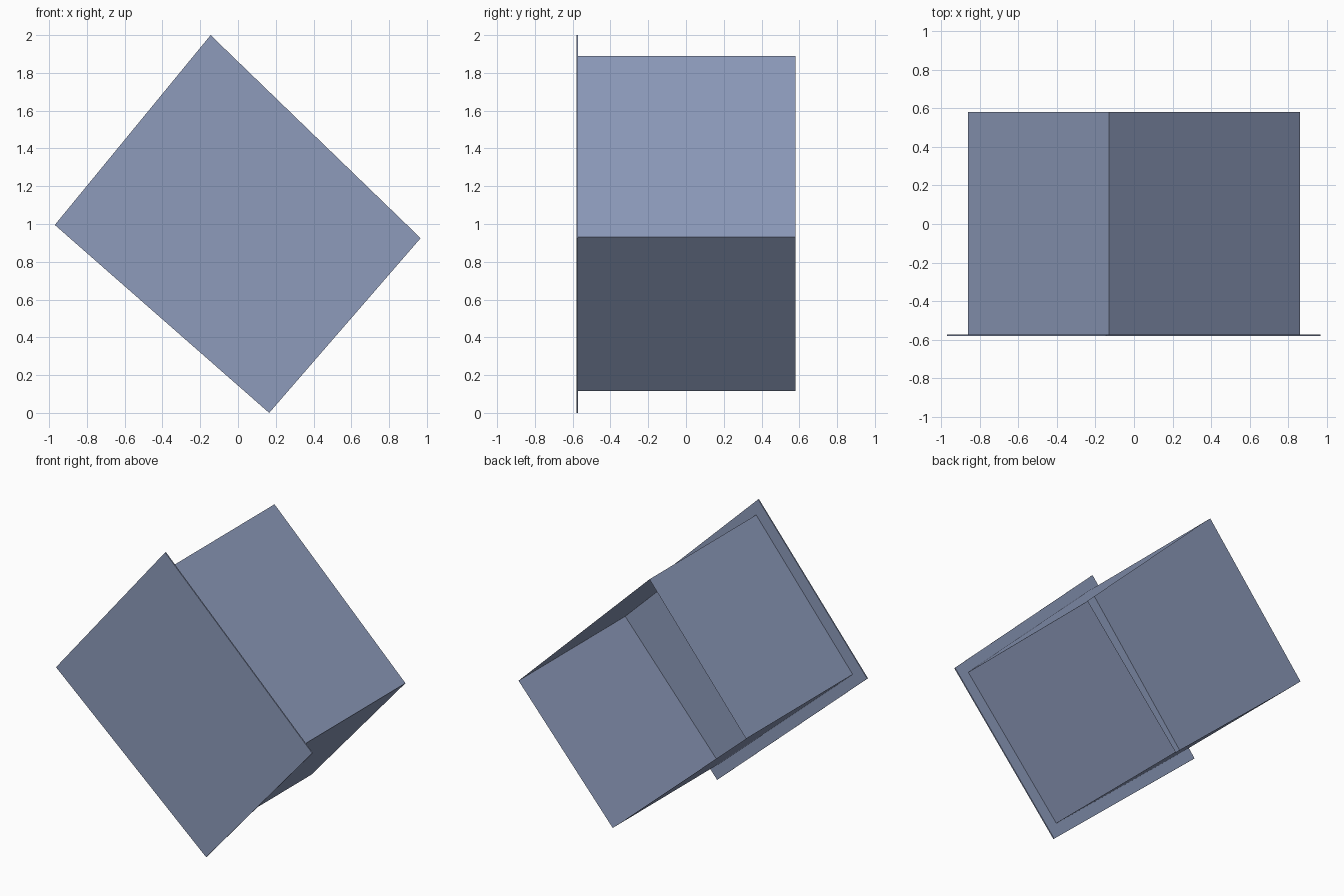
import bpy, bmesh

if "Cube" in bpy.data.objects:
    bpy.data.objects.remove(bpy.data.objects["Cube"])

steel_blue = bpy.data.materials.new("steel_blue")
steel_blue.diffuse_color = (0.27, 0.33, 0.50, 1)
steel_blue.use_nodes = True
steel_blue.node_tree.nodes["Principled BSDF"].inputs["Base Color"].default_value = steel_blue.diffuse_color

# Tilted four-sided profiles in (x, z): left, top, right, bottom
PLATE = [(-0.97, 0.995), (-0.145, 2.0), (0.967, 0.925), (0.165, 0.0)]
BODY = [(-0.86, 0.995), (-0.13, 1.89), (0.86, 0.932), (0.148, 0.116)]


def prism(name, profile, y0, y1, capped):
    """Extrude a profile along y, with or without closed ends."""
    bm = bmesh.new()
    front = [bm.verts.new((x, y0, z)) for x, z in profile]
    back = [bm.verts.new((x, y1, z)) for x, z in profile]
    n = len(profile)
    for i in range(n):
        j = (i + 1) % n
        bm.faces.new((front[i], back[i], back[j], front[j]))
    if capped:
        bm.faces.new(front)
        bm.faces.new(back[::-1])
        bmesh.ops.recalc_face_normals(bm, faces=bm.faces)
    mesh = bpy.data.meshes.new(name)
    bm.to_mesh(mesh)
    bm.free()
    mesh.materials.append(steel_blue)
    obj = bpy.data.objects.new(name, mesh)
    bpy.context.collection.objects.link(obj)
    return obj


# Thin front plate, overhanging the body all round
prism("front_plate", PLATE, -0.58, -0.572, True)
# Thin-walled body, open at the back
prism("open_body", BODY, -0.572, 0.58, False)
